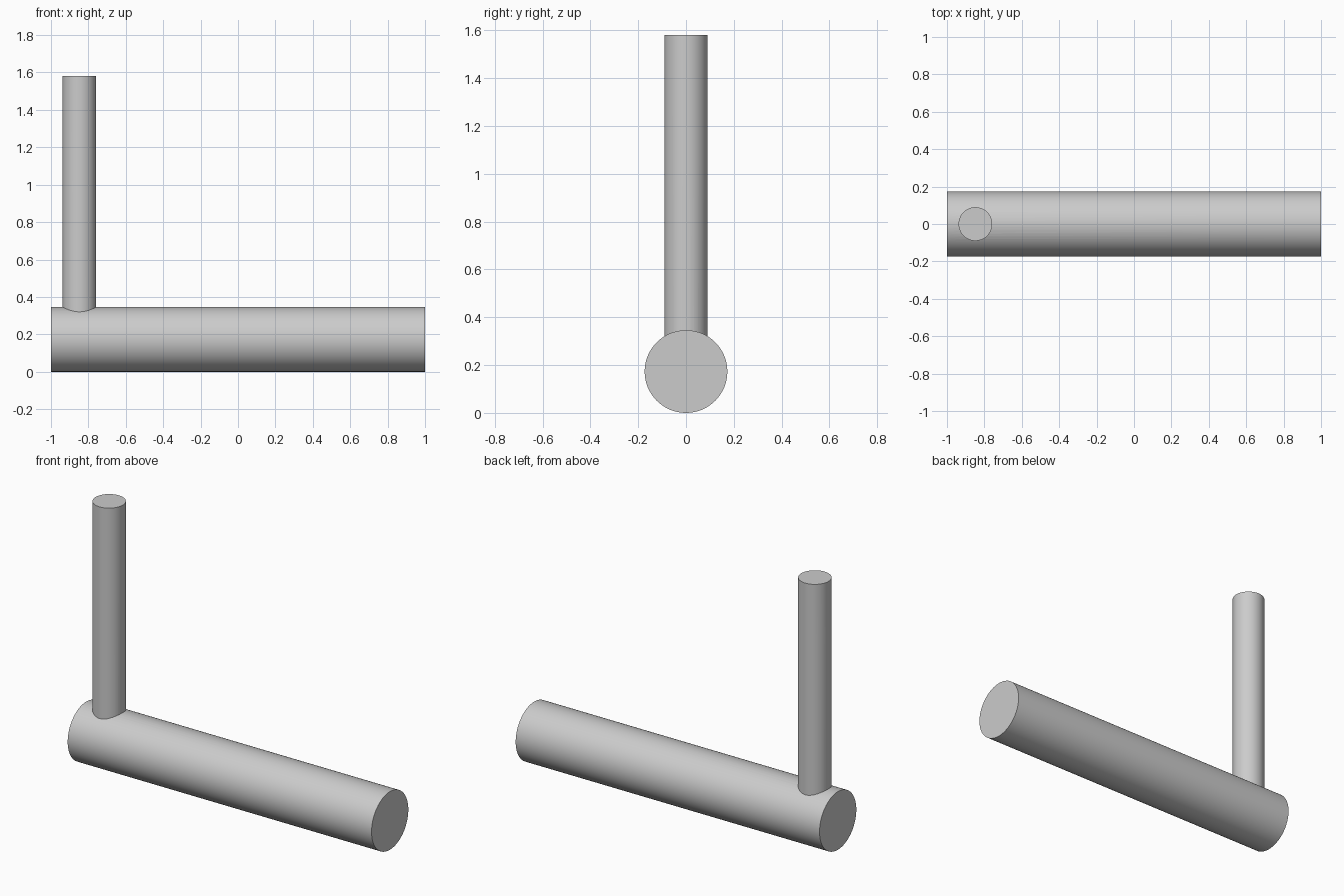
import bpy
from math import pi

if "Cube" in bpy.data.objects:
    bpy.data.objects.remove(bpy.data.objects["Cube"])

BAR_R = 0.173
POST_R, POST_X, POST_TOP = 0.09, -0.848, 1.58


def cylinder(name, radius, depth, location, rotation=(0, 0, 0)):
    bpy.ops.mesh.primitive_cylinder_add(vertices=64, radius=radius, depth=depth,
                                        location=location, rotation=rotation)
    obj = bpy.context.object
    obj.name = name
    return obj


# Upright post, starting inside the bar
post_height = POST_TOP - BAR_R
post = cylinder("upright_post", POST_R, post_height,
                (POST_X, 0, BAR_R + post_height / 2))

# Horizontal bar lying on the ground
bar = cylinder("horizontal_bar", BAR_R, 2.0, (0, 0, BAR_R), (0, pi / 2, 0))

# Fuse the post into the bar as one solid
union = bar.modifiers.new("join_post", 'BOOLEAN')
union.operation = 'UNION'
union.solver = 'EXACT'
union.object = post
bpy.ops.object.modifier_apply(modifier=union.name)
bpy.data.objects.remove(post, do_unlink=True)
bar.name = "bar_with_post"

# Smooth sides, crisp rims and joint
bpy.ops.object.shade_smooth_by_angle(angle=pi / 6)
